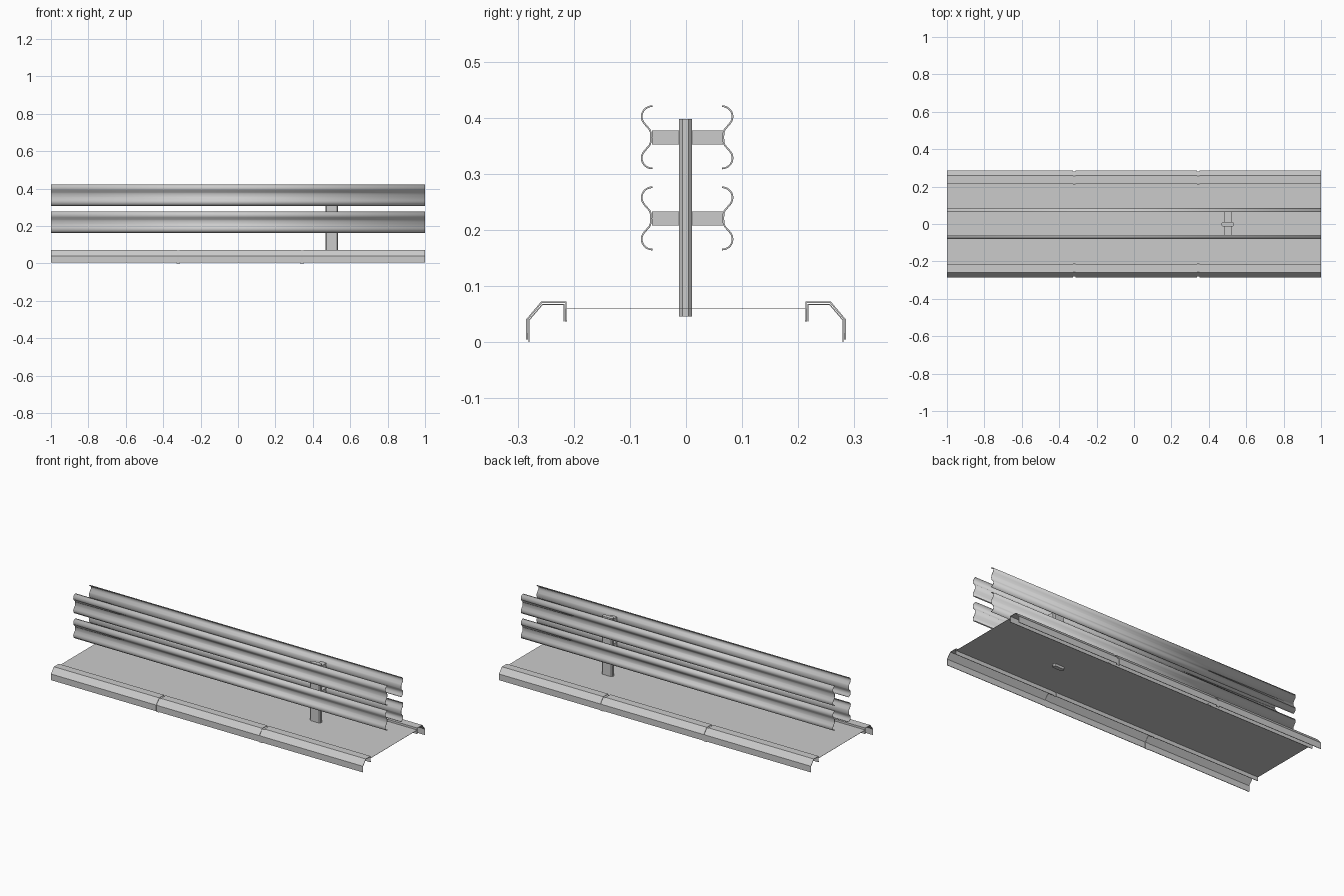
import bpy
import bmesh
from math import sin, cos, radians

old = bpy.data.objects.get("Cube")
if old:
    bpy.data.objects.remove(old, do_unlink=True)

GREY = (0.6, 0.6, 0.6, 1.0)
steel = bpy.data.materials.new("plain grey")
steel.use_nodes = True
steel.diffuse_color = GREY
steel.node_tree.nodes["Principled BSDF"].inputs["Base Color"].default_value = GREY


def finish(name, bm, smooth=False):
    mesh = bpy.data.meshes.new(name)
    bm.to_mesh(mesh)
    bm.free()
    mesh.materials.append(steel)
    obj = bpy.data.objects.new(name, mesh)
    bpy.context.collection.objects.link(obj)
    if smooth:
        bpy.ops.object.select_all(action='DESELECT')
        obj.select_set(True)
        bpy.context.view_layer.objects.active = obj
        bpy.ops.object.shade_smooth_by_angle(angle=radians(40))
    return obj


def sheet(name, profile, x0, x1, thickness, smooth=False):
    """Sweep an open (y, z) profile along x and give it thickness."""
    bm = bmesh.new()
    rows = [[bm.verts.new((x, y, z)) for y, z in profile] for x in (x0, x1)]
    for i in range(len(profile) - 1):
        bm.faces.new((rows[0][i], rows[0][i + 1], rows[1][i + 1], rows[1][i]))
    bmesh.ops.recalc_face_normals(bm, faces=bm.faces)
    obj = finish(name, bm, smooth)
    mod = obj.modifiers.new("thickness", 'SOLIDIFY')
    mod.thickness = thickness
    mod.offset = 0
    return obj


def prism(name, outline, z0, z1):
    """Extrude a closed (x, y) outline upwards."""
    bm = bmesh.new()
    base = bm.faces.new([bm.verts.new((x, y, z0)) for x, y in outline])
    top = bmesh.ops.extrude_face_region(bm, geom=[base])["geom"]
    verts = [g for g in top if isinstance(g, bmesh.types.BMVert)]
    bmesh.ops.translate(bm, verts=verts, vec=(0, 0, z1 - z0))
    bmesh.ops.recalc_face_normals(bm, faces=bm.faces)
    return finish(name, bm)


# Two-wave rail section: lip and crown arc, slope, shallow valley, then mirrored
half = [(0.062 + 0.019 * cos(radians(a)), 0.037 + 0.0185 * sin(radians(a)))
        for a in range(90, -41, -13)]
half += [(0.067, 0.014), (0.065, 0.009), (0.0645, 0)]
wave = half + [(y, -z) for y, z in half[-2::-1]]

# Rails and spacer blocks at both heights
for level, z in (("upper", 0.365), ("lower", 0.2205)):
    for side, s in (("front", -1), ("back", 1)):
        sheet(f"{level}_{side}_rail", [(0.002 + s * y, z + h) for y, h in wave],
              -1, 1, 0.003, smooth=True)
    prism(f"{level}_spacer",
          [(0.485, -0.061), (0.52, -0.061), (0.52, 0.066), (0.485, 0.066)],
          z - 0.013, z + 0.012)

# Post with chamfered corners
w, d, c = 0.034, 0.0115, 0.006
outline = [(w, c - d), (w, d - c), (w - c, d), (c - w, d),
           (-w, d - c), (-w, c - d), (c - w, -d), (w - c, -d)]
prism("post", [(0.501 + x, y - 0.001) for x, y in outline], 0.046, 0.398)

# Ground strip between the kerbs
sheet("ground_strip", [(-0.214, 0.06), (0.214, 0.06)], -1, 1, 0.001)

# Folded kerb sections with narrow joints
kerb = [(0.2835, 0.005), (0.2835, 0.04), (0.2575, 0.071), (0.214, 0.071), (0.214, 0.037)]
joint = [(0.28, 0), (0.28, 0.039), (0.256, 0.067), (0.2175, 0.067), (0.2175, 0.037)]
spans = (-1, -0.325), (-0.314, 0.336), (0.35, 1)
for side, s in (("front", -1), ("back", 1)):
    for i, (x0, x1) in enumerate(spans, 1):
        sheet(f"{side}_kerb_{i}", [(s * y, z) for y, z in kerb], x0, x1, 0.003)
    for i in range(2):
        sheet(f"{side}_kerb_joint_{i + 1}", [(s * y, z) for y, z in joint],
              spans[i][1] - 0.004, spans[i + 1][0] + 0.004, 0.002)
